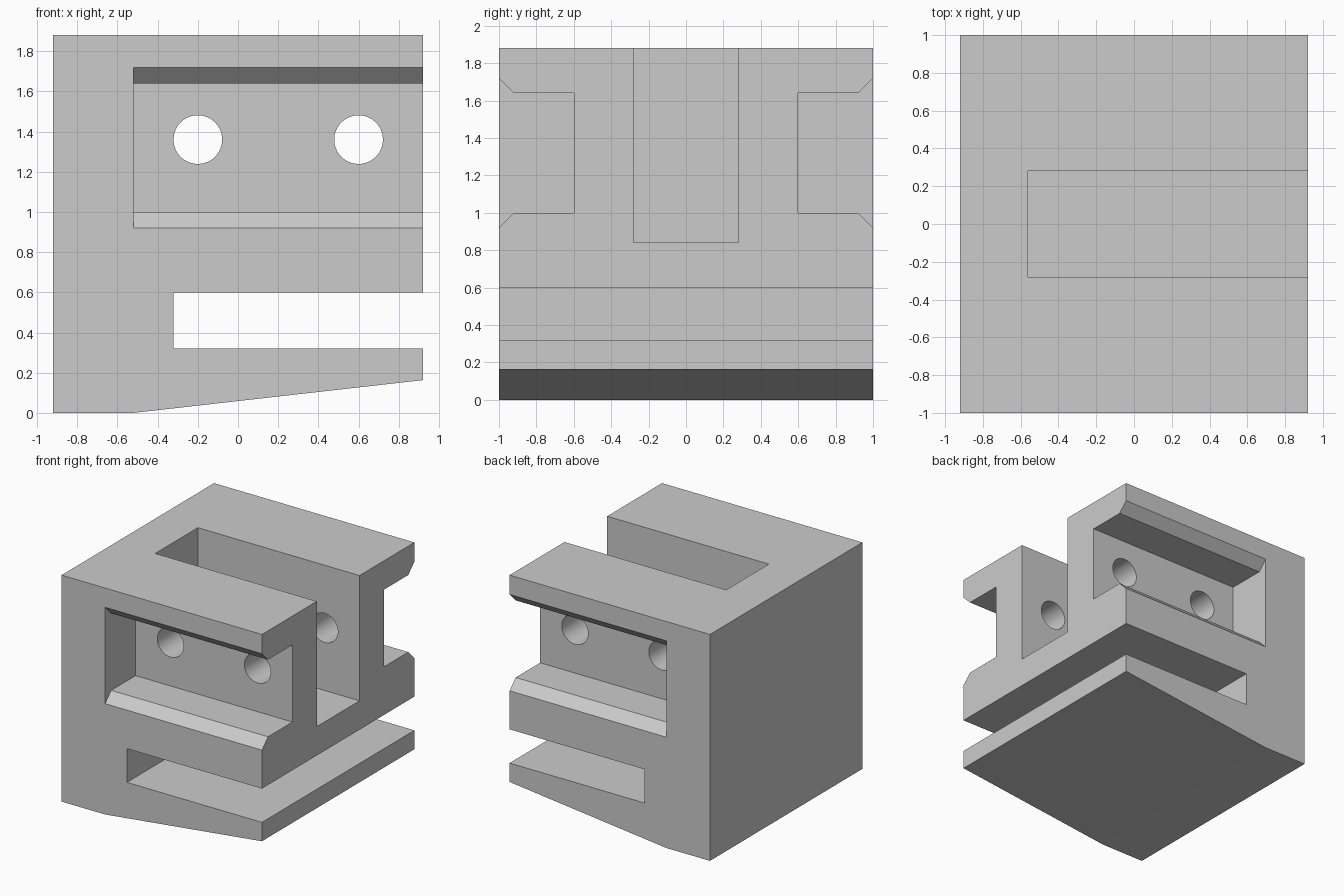
import bpy
import bmesh
from mathutils import Vector

cube = bpy.data.objects.get("Cube")
if cube:
    bpy.data.objects.remove(cube, do_unlink=True)

grey = bpy.data.materials.new("light grey")
grey.use_nodes = True
grey.diffuse_color = (0.6, 0.6, 0.6, 1)
grey.node_tree.nodes["Principled BSDF"].inputs["Base Color"].default_value = (0.6, 0.6, 0.6, 1)


def finish(name, bm):
    bmesh.ops.recalc_face_normals(bm, faces=bm.faces[:])
    mesh = bpy.data.meshes.new(name)
    bm.to_mesh(mesh)
    bm.free()
    mesh.materials.append(grey)
    obj = bpy.data.objects.new(name, mesh)
    bpy.context.collection.objects.link(obj)
    return obj


def prism(name, profile, start, end, along_x=False):
    """Extrude an (x, z) profile along y, or a (y, z) profile along x."""
    bm = bmesh.new()
    points = [(start, a, z) if along_x else (a, start, z) for a, z in profile]
    face = bm.faces.new([bm.verts.new(p) for p in points])
    moved = bmesh.ops.extrude_face_region(bm, geom=[face])["geom"]
    shift = Vector((end - start, 0, 0) if along_x else (0, end - start, 0))
    bmesh.ops.translate(bm, vec=shift,
                        verts=[g for g in moved if isinstance(g, bmesh.types.BMVert)])
    return finish(name, bm)


def cut(target, cutter):
    cutter.hide_render = True
    mod = target.modifiers.new(cutter.name, "BOOLEAN")
    mod.operation = "DIFFERENCE"
    mod.solver = "EXACT"
    mod.object = cutter
    bpy.context.view_layer.objects.active = target
    bpy.ops.object.modifier_apply(modifier=mod.name)
    bpy.data.objects.remove(cutter, do_unlink=True)


# Block with the lower horizontal slot and sloping underside
body = prism("clamp_block", [
    (-0.92, 0), (-0.52, 0), (0.92, 0.163), (0.92, 0.32), (-0.32, 0.32),
    (-0.32, 0.6), (0.92, 0.6), (0.92, 1.88), (-0.92, 1.88)], -1, 1)

# Central slot, open at the top and right
cut(body, prism("centre_slot", [
    (-0.28, 0.84), (0.28, 0.84), (0.28, 2), (-0.28, 2)], -0.565, 1.1, True))

# Side channels with chamfered lips, front and back
for side in (-1, 1):
    channel = [(1.1, 0.82), (0.92, 1), (0.6, 1), (0.6, 1.64), (0.92, 1.64), (1.1, 1.82)]
    cut(body, prism("side_channel", [(side * y, z) for y, z in channel], -0.52, 1.1, True))

# Bolt holes through both walls
for x in (-0.2, 0.6):
    bpy.ops.mesh.primitive_cylinder_add(vertices=64, radius=0.121, depth=1.6,
                                        location=(x, 0, 1.36), rotation=(1.570796, 0, 0))
    hole = bpy.context.object
    hole.name = "bolt_hole"
    hole.data.materials.append(grey)
    cut(body, hole)

# Smooth hole walls, crisp edges elsewhere
bpy.ops.object.select_all(action="DESELECT")
body.select_set(True)
bpy.context.view_layer.objects.active = body
bpy.ops.object.shade_smooth_by_angle(angle=0.35)
# Keep the shallow bend between the base and the slope crisp
for poly in body.data.polygons:
    if abs(poly.normal.x) > 0.99 or abs(poly.normal.z) > 0.99:
        poly.use_smooth = False
